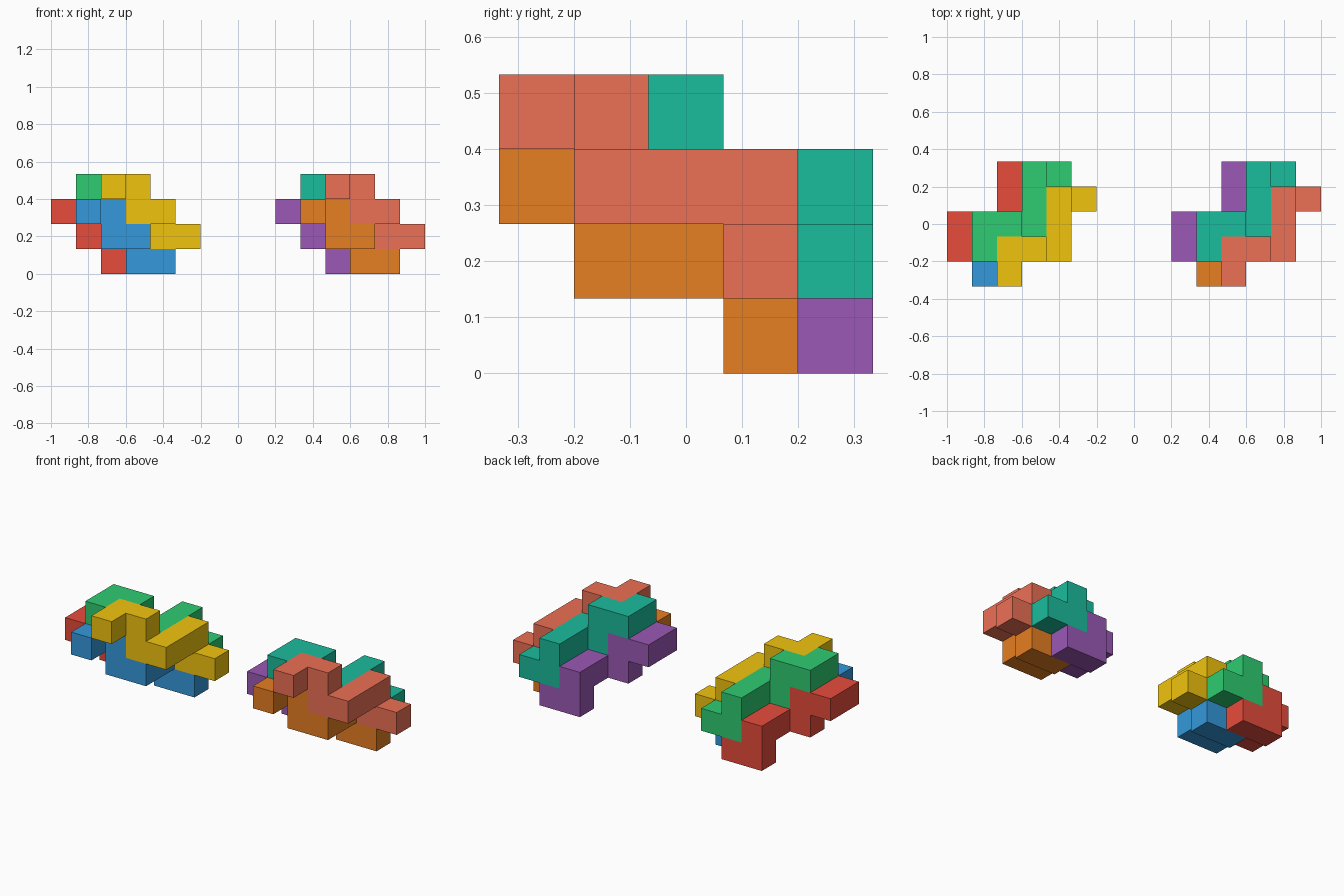
import bpy, bmesh
from mathutils import Vector

if "Cube" in bpy.data.objects:
    bpy.data.objects.remove(bpy.data.objects["Cube"])

U = 2 / 15  # cube cell size

# Path of nine cells that forms one zigzag piece
START = (2, 0, 3)
STEPS = ["+y", "+x", "-z", "+x", "+y", "+y", "-z", "+x"]
AXES = {"x": Vector((1, 0, 0)), "y": Vector((0, 1, 0)), "z": Vector((0, 0, 1))}


def zigzag_cells():
    cells = [Vector(START)]
    for sign, axis in STEPS:
        cells.append(cells[-1] + AXES[axis] * (1 if sign == "+" else -1))
    return cells


def linear(hex_color):
    rgb = [int(hex_color[i:i + 2], 16) / 255 for i in (0, 2, 4)]
    return [c / 12.92 if c <= 0.04045 else ((c + 0.055) / 1.055) ** 2.4 for c in rgb] + [1]


def make_piece(name, offset, hex_color):
    bm = bmesh.new()
    for cell in zigzag_cells():
        cube = bmesh.ops.create_cube(bm, size=U)
        centre = (cell + Vector(offset) + Vector((0.5, 0.5, 0.5))) * U
        bmesh.ops.translate(bm, verts=cube["verts"], vec=centre + Vector((-1, -2.5 * U, 0)))
    # Drop the touching walls between cells and join into one shell
    seen = {}
    for f in bm.faces:
        key = tuple(round(c / U * 2) for c in f.calc_center_median())
        seen.setdefault(key, []).append(f)
    inner = [f for group in seen.values() if len(group) > 1 for f in group]
    bmesh.ops.delete(bm, geom=inner, context="FACES")
    bmesh.ops.remove_doubles(bm, verts=bm.verts, dist=1e-4)
    bmesh.ops.dissolve_limit(bm, angle_limit=0.01, verts=bm.verts, edges=bm.edges)
    bmesh.ops.recalc_face_normals(bm, faces=bm.faces)
    mesh = bpy.data.meshes.new(name)
    bm.to_mesh(mesh)
    bm.free()
    mat = bpy.data.materials.new(name + "_paint")
    mat.diffuse_color = linear(hex_color)
    mat.use_nodes = True
    mat.node_tree.nodes["Principled BSDF"].inputs["Base Color"].default_value = mat.diffuse_color
    mesh.materials.append(mat)
    bpy.context.collection.objects.link(bpy.data.objects.new(name, mesh))


# Four interlocking pieces per cluster, all the same shape shifted
SLOTS = [(0, 0, 0), (-1, 1, 0), (-1, 0, -1), (-2, 1, -1)]
CLUSTERS = [
    ("left", 0, [("yellow", "F1C40F"), ("green", "2ECC71"), ("blue", "3498DB"), ("red", "E74C3C")]),
    ("right", 9, [("coral", "EC7055"), ("teal", "1ABC9C"), ("orange", "E67E22"), ("purple", "9B59B6")]),
]
for side, shift, paints in CLUSTERS:
    for (dx, dy, dz), (label, color) in zip(SLOTS, paints):
        make_piece(f"{side}_{label}_piece", (dx + shift, dy, dz), color)
